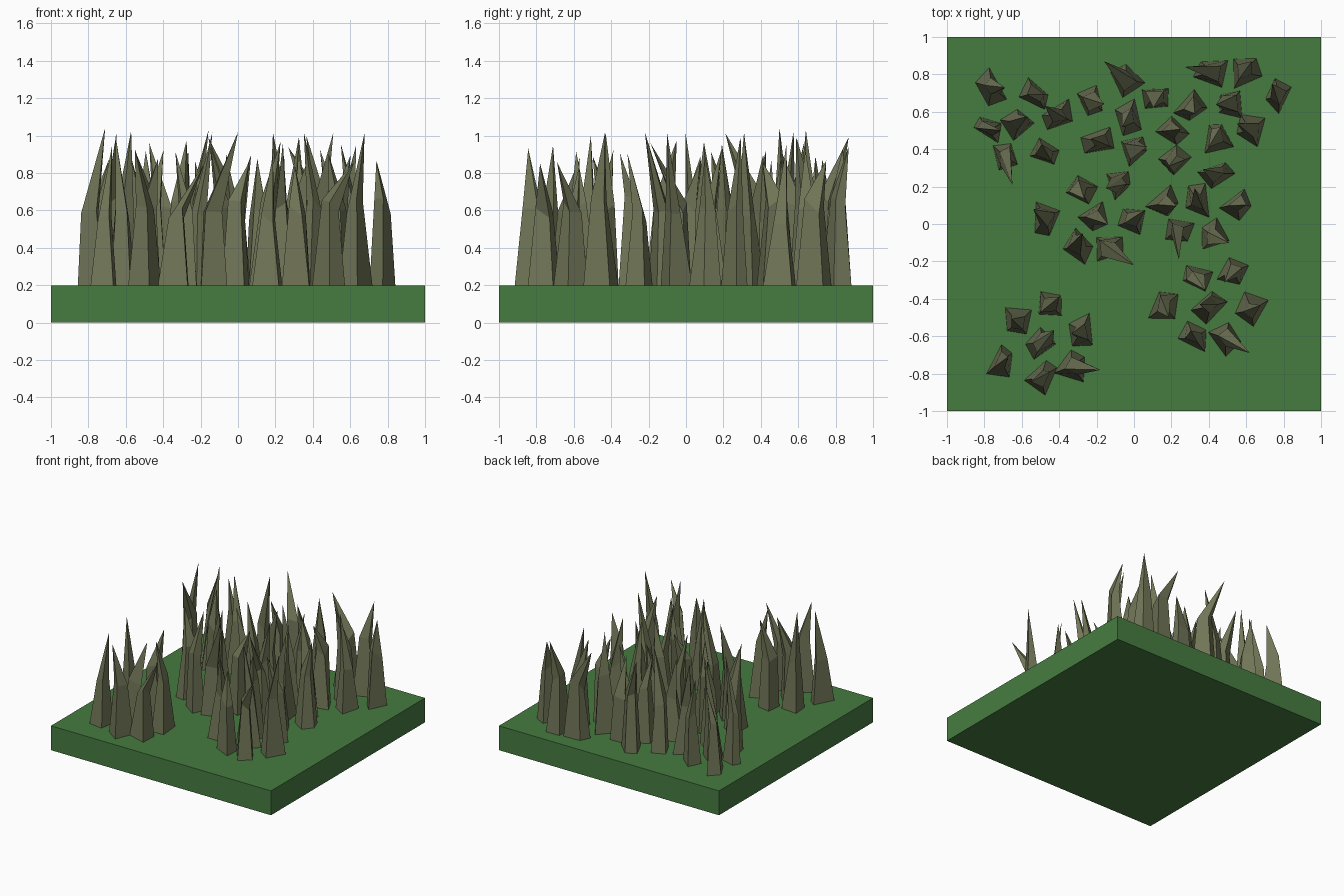
import bpy, bmesh, math, random

if "Cube" in bpy.data.objects:
    bpy.data.objects.remove(bpy.data.objects["Cube"])

random.seed(11)


def material(name, rgb):
    m = bpy.data.materials.new(name)
    m.diffuse_color = (*rgb, 1)
    m.use_nodes = True
    m.node_tree.nodes["Principled BSDF"].inputs["Base Color"].default_value = m.diffuse_color
    return m


green = material("grass_green", (0.062, 0.2, 0.052))
rock = material("olive_stone", (0.165, 0.18, 0.095))

# Square ground slab
bpy.ops.mesh.primitive_cube_add(size=1, location=(0, 0, 0.1))
slab = bpy.context.object
slab.name = "ground_slab"
slab.scale = (2, 2, 0.2)
slab.data.materials.append(green)

# Spike positions (x, y), one group per clump
CLUMPS = {
    "back_left_spikes": [
        (-.76, .73), (-.53, .70), (-.78, .50), (-.61, .54), (-.41, .58),
        (-.69, .36), (-.48, .38), (-.23, .65), (-.04, .77), (.11, .69),
        (-.03, .57), (-.18, .44), (-.01, .40)],
    "back_right_spikes": [
        (.42, .81), (.58, .81), (.31, .63), (.52, .65), (.78, .68), (.20, .50),
        (.44, .46), (.62, .50), (.23, .33), (.44, .27)],
    "middle_spikes": [
        (-.29, .19), (-.09, .22), (.16, .11), (.34, .12), (.55, .11),
        (-.47, .04), (-.21, .04), (.00, .02), (.23, -.03), (.43, -.07),
        (-.31, -.12), (-.14, -.13)],
    "front_right_spikes": [
        (.34, -.28), (.53, -.25), (.16, -.44), (.41, -.44), (.63, -.46),
        (.32, -.61), (.49, -.61)],
    "front_left_spikes": [
        (-.46, -.43), (-.62, -.53), (-.28, -.57), (-.49, -.63), (-.71, -.73),
        (-.50, -.82), (-.33, -.76)],
}

# Tips that lean visibly past their base
TIPS = {
    (-.69, .36): (-.65, .21), (-.04, .77): (-.16, .87), (.42, .81): (.27, .84),
    (.58, .81): (.63, .87), (.78, .68): (.74, .75), (-.76, .73): (-.69, .73),
    (.23, -.03): (.24, -.19), (-.14, -.13): (0, -.22), (.49, -.61): (.62, -.69),
    (-.33, -.76): (-.18, -.78), (-.78, .50): (-.71, .50),
}


def add_spike(bm, x, y):
    """Irregular four-sided column, bent at mid height into a leaning point."""
    turn = random.uniform(0, math.tau)
    lean = random.uniform(0, math.tau)
    reach = random.uniform(.04, .09)
    tx, ty = TIPS.get((x, y), (x + reach * math.cos(lean), y + reach * math.sin(lean)))
    knee = random.uniform(.55, .65)
    base, mid = [], []
    for i in range(4):
        a = turn + i * math.tau / 4 + random.uniform(-.45, .45)
        r = random.uniform(.07, .108)
        c, s = math.cos(a), math.sin(a)
        base.append(bm.verts.new((x + r * c, y + r * s, .2)))
        m = random.uniform(.035, .062)
        mid.append(bm.verts.new((x + m * c, y + m * s, knee + random.uniform(-.05, .05))))
    tip = bm.verts.new((tx, ty, random.uniform(.84, 1.05)))
    for i in range(4):
        j = (i + 1) % 4
        bm.faces.new((base[i], base[j], mid[j], mid[i]))
        bm.faces.new((mid[i], mid[j], tip))
    bm.faces.new(base[::-1])


# Clumps of spikes standing on the slab
for name, spots in CLUMPS.items():
    bm = bmesh.new()
    for x, y in spots:
        add_spike(bm, x, y)
    mesh = bpy.data.meshes.new(name)
    bm.to_mesh(mesh)
    bm.free()
    mesh.materials.append(rock)
    bpy.context.collection.objects.link(bpy.data.objects.new(name, mesh))
